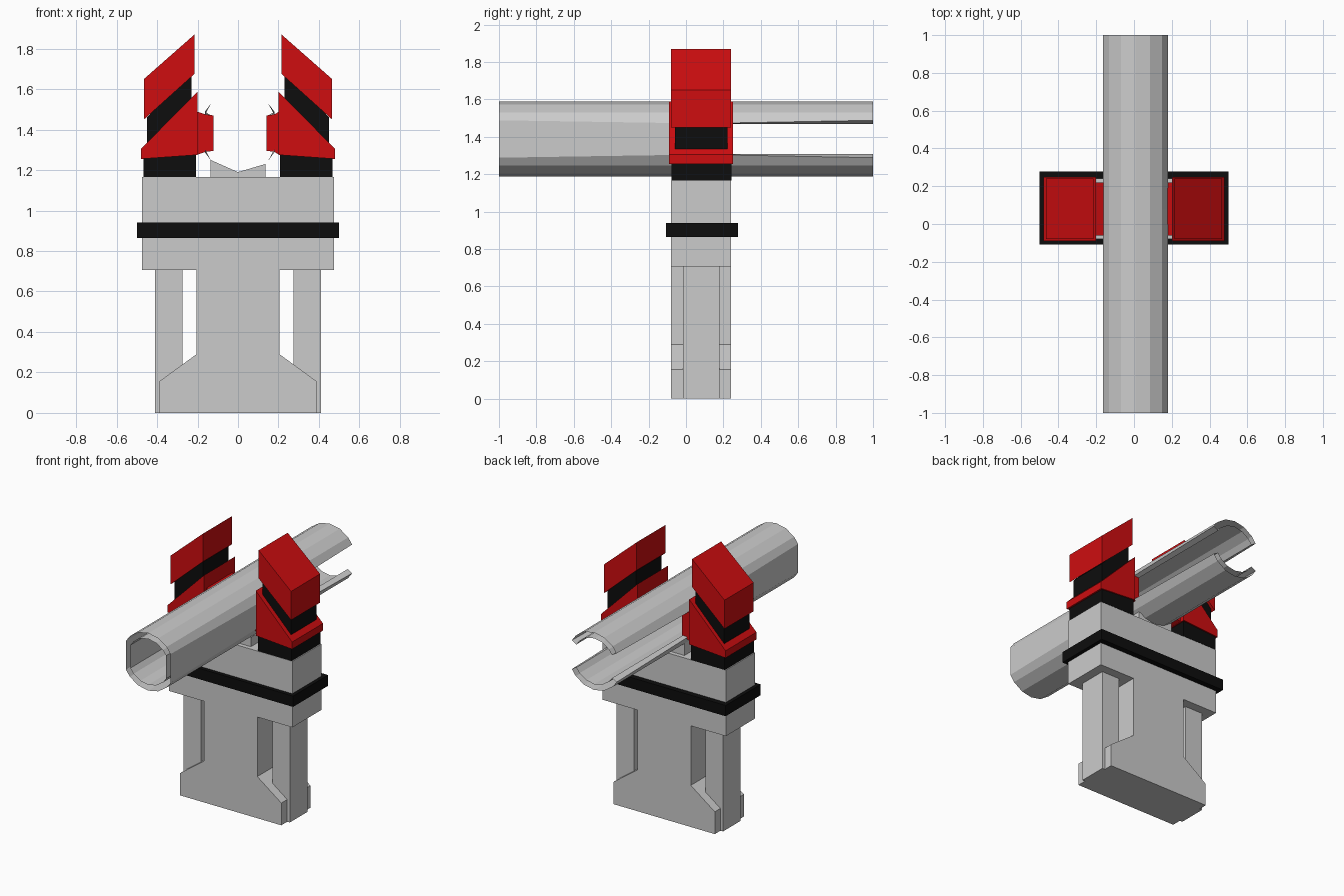
import bpy, bmesh
from math import sin, cos, radians

if "Cube" in bpy.data.objects:
    bpy.data.objects.remove(bpy.data.objects["Cube"])


def material(name, rgb):
    m = bpy.data.materials.new(name)
    m.diffuse_color = (*rgb, 1)
    m.use_nodes = True
    m.node_tree.nodes["Principled BSDF"].inputs["Base Color"].default_value = m.diffuse_color
    return m


RED = material("red", (0.62, 0.004, 0.005))
BLACK = material("black", (0.004, 0.004, 0.004))


def finish(name, bm, mat=None):
    bmesh.ops.recalc_face_normals(bm, faces=bm.faces)
    me = bpy.data.meshes.new(name)
    bm.to_mesh(me)
    bm.free()
    ob = bpy.data.objects.new(name, me)
    bpy.context.collection.objects.link(ob)
    if mat:
        me.materials.append(mat)
    return ob


def extrude(name, profile, y0, y1, mat=None):
    """Extrude an x/z outline from y0 to y1."""
    bm = bmesh.new()
    f = bm.faces.new([bm.verts.new((x, y0, z)) for x, z in profile])
    ext = bmesh.ops.extrude_face_region(bm, geom=[f])["geom"]
    bmesh.ops.translate(bm, vec=(0, y1 - y0, 0),
                        verts=[v for v in ext if isinstance(v, bmesh.types.BMVert)])
    return finish(name, bm, mat)


def box(name, x0, x1, y0, y1, z0, z1, mat=None):
    return extrude(name, [(x0, z0), (x1, z0), (x1, z1), (x0, z1)], y0, y1, mat)


# Grip: waisted column with a flared foot
right = [(0.39, 0), (0.39, 0.155), (0.205, 0.29), (0.205, 0.705)]
extrude("grip_column", right + [(-x, z) for x, z in reversed(right)], -0.08, 0.24)

# Receiver block, band and notched saddle
box("receiver_block", -0.475, 0.475, -0.08, 0.24, 0.705, 1.165)
box("band", -0.5, 0.5, -0.108, 0.278, 0.865, 0.94, BLACK)
extrude("saddle", [(-0.135, 1.165), (0.135, 1.165), (0.135, 1.23),
                   (0, 1.19), (-0.135, 1.25)], -0.05, 0.21)

# Side posts and clamp arms, repeated on both sides
for side, s in (("left", -1), ("right", 1)):
    def part(name, pts, y0, y1, mat=None):
        extrude(f"{side}_{name}", [(s * x, z) for x, z in pts], y0, y1, mat)

    part("post", [(0.275, 0), (0.41, 0), (0.41, 0.705), (0.275, 0.705)], -0.015, 0.178)
    part("arm_base", [(0.207, 1.165), (0.468, 1.165), (0.468, 1.27), (0.207, 1.28)],
         -0.078, 0.242, BLACK)
    part("jaw", [(0.48, 1.255), (0.48, 1.305), (0.2, 1.588), (0.2, 1.275)],
         -0.09, 0.25, RED)
    part("arm_core", [(0.45, 1.29), (0.45, 1.46), (0.23, 1.68), (0.23, 1.5)],
         -0.058, 0.222, BLACK)
    part("arm_tip", [(0.465, 1.45), (0.465, 1.65), (0.215, 1.87), (0.215, 1.675)],
         -0.08, 0.24, RED)
    d = s * 0.01  # pads follow the slightly offset tube
    part("pad", [(0.205, 1.275), (0.205, 1.49), (0.17 + d, 1.475), (0.132 + d, 1.47),
                 (0.132 + d, 1.295), (0.17 + d, 1.29)], -0.06, 0.22, RED)

# Tube: double-walled, open ended, with side slots through the rear half
CX, CZ, MID = 0.008, 1.388, 0.08
bm = bmesh.new()


def half_section(y, lip, sign, scale):
    pts = [(0.172, lip / scale if scale < 1 else lip)]
    pts += [(0.2 * cos(radians(a)), 0.2 * sin(radians(a))) for a in (45, 67.5, 90, 112.5, 135)]
    pts.append((-pts[0][0], pts[0][1]))
    return [bm.verts.new((CX + x * scale, y, CZ + sign * z * scale)) for x, z in pts]


def loft(a, b):
    for i in range(len(a) - 1):
        bm.faces.new((a[i], a[i + 1], b[i + 1], b[i]))


walls = {}
for scale in (1, 0.8):
    for sign in (1, -1):
        rows = [half_section(y, lip if scale == 1 else 0.08, sign, scale)
                for y, lip in ((-1, 0.1), (MID, 0.083), (1, 0.1))]
        loft(rows[0], rows[1])
        loft(rows[1], rows[2])
        walls[scale, sign] = rows
    # closed side panels on the front half
    up, low = walls[scale, 1], walls[scale, -1]
    for e in (0, -1):
        bm.faces.new((up[0][e], up[1][e], low[1][e], low[0][e]))
# slot rims joining outer and inner walls
for e in (0, -1):
    for sign in (1, -1):
        o, i = walls[1, sign], walls[0.8, sign]
        bm.faces.new((o[1][e], o[2][e], i[2][e], i[1][e]))
    bm.faces.new((walls[1, 1][1][e], walls[1, -1][1][e],
                  walls[0.8, -1][1][e], walls[0.8, 1][1][e]))
finish("slotted_tube", bm)
